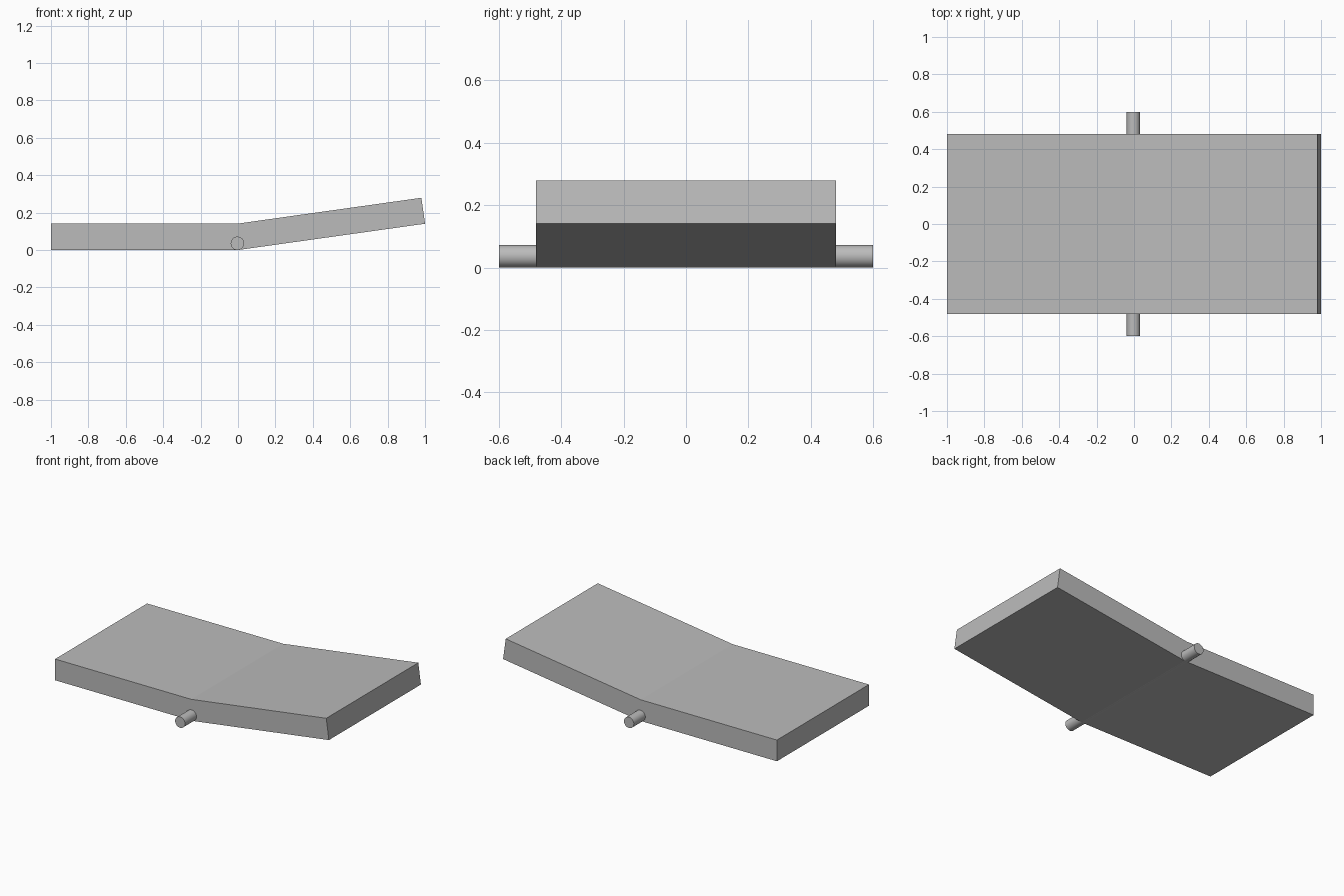
import bpy
import math
from mathutils import Matrix, Vector

cube = bpy.data.objects.get("Cube")
if cube:
    bpy.data.objects.remove(cube, do_unlink=True)

THICK, WIDTH = 0.14, 0.96
ANGLE = math.radians(8)

grey = bpy.data.materials.new("plain grey")
grey.use_nodes = True
grey.diffuse_color = (0.5, 0.5, 0.5, 1)
grey.node_tree.nodes["Principled BSDF"].inputs["Base Color"].default_value = (0.5, 0.5, 0.5, 1)


def leaf(name, length, pivot, tilt, side):
    """Flat plate reaching from the pivot along x, tilted about its lower inner edge."""
    bpy.ops.mesh.primitive_cube_add(size=1)
    obj = bpy.context.object
    obj.name = name
    obj.data.transform(Matrix.Translation(Vector(pivot))
                       @ Matrix.Rotation(-tilt, 4, 'Y')
                       @ Matrix.Translation((side * length / 2, 0, THICK / 2))
                       @ Matrix.Diagonal((length, WIDTH, THICK, 1)))
    obj.data.materials.append(grey)


# Two hinge leaves: one flat, one raised
leaf("flat_leaf", 1.005, (0.005, 0, 0.001), 0, -1)
leaf("raised_leaf", 0.996 / math.cos(ANGLE), (0.004, 0, 0.001), ANGLE, 1)

# Round pin through the joint, sticking out at both ends
bpy.ops.mesh.primitive_cylinder_add(vertices=32, radius=0.036, depth=1.2,
                                    location=(-0.003, 0, 0.036),
                                    rotation=(math.pi / 2, 0, 0))
pin = bpy.context.object
pin.name = "hinge_pin"
pin.data.materials.append(grey)
bpy.ops.object.shade_smooth_by_angle(angle=math.radians(30))
